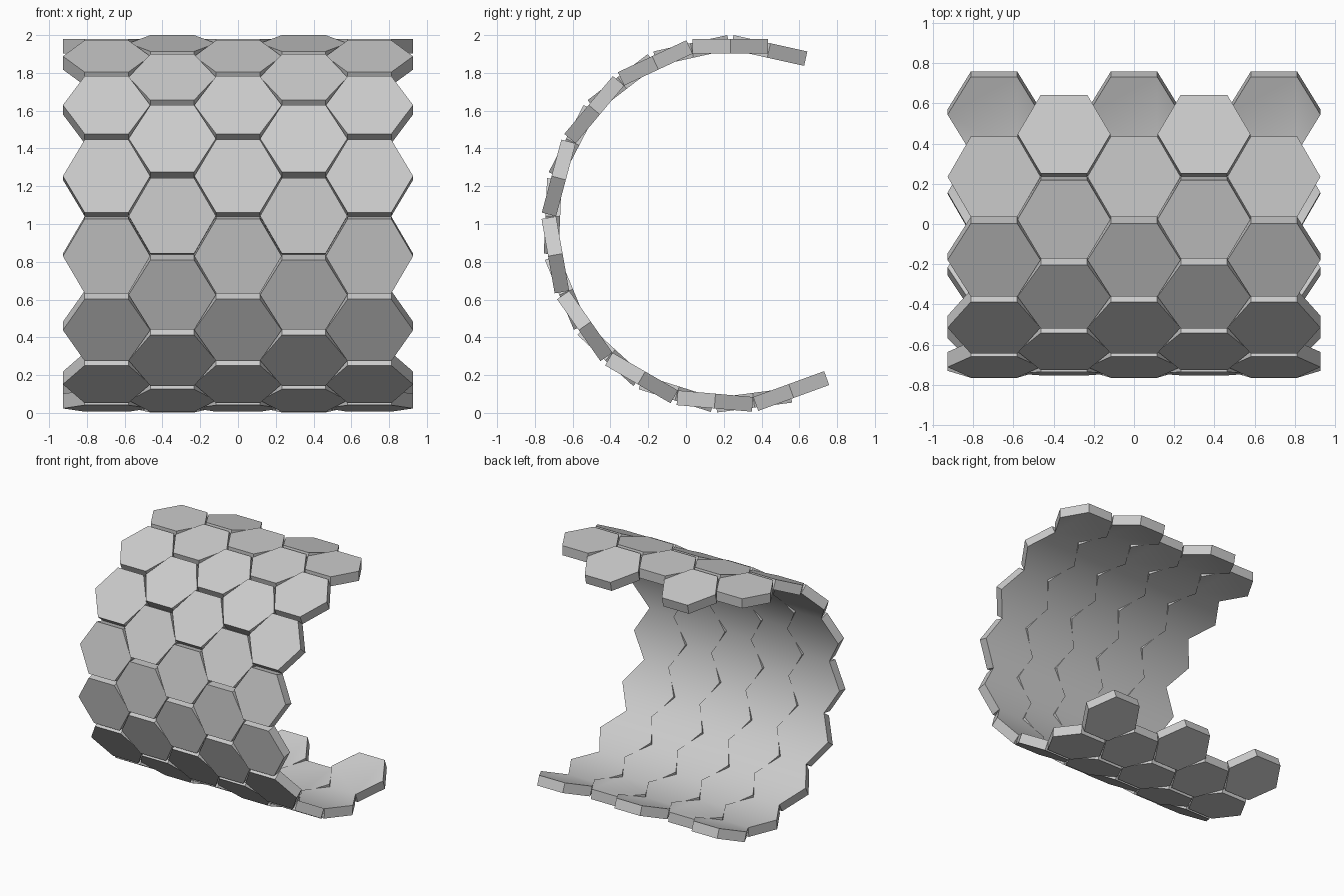
import bpy, bmesh
from math import sin, cos, tan, radians
from mathutils import Vector

cube = bpy.data.objects.get("Cube")
if cube:
    bpy.data.objects.remove(cube, do_unlink=True)

STEP = radians(25)              # angle from one tile to the next in a column
OUTER, INNER = 0.98, 0.902      # distance of tile faces from the bend axis
HALF = INNER * tan(STEP / 2)    # half the flat-to-flat tile size
SIDE = HALF / cos(radians(30))  # hexagon corner radius
PITCH = 0.348                   # spacing of the columns
AXIS = Vector((0, 0.235, 1))    # centre of the bend
TILES = 9

grey = bpy.data.materials.new("light_grey")
grey.use_nodes = True
colour = (0.6, 0.6, 0.6, 1)
grey.diffuse_color = colour
grey.node_tree.nodes["Principled BSDF"].inputs["Base Color"].default_value = colour


def hexagon(bm, x, angle, radius):
    """Six corners of a tile face, counter-clockwise seen from inside the bend."""
    normal = Vector((0, -sin(angle), cos(angle)))
    tangent = Vector((0, -cos(angle), -sin(angle)))
    centre = AXIS + Vector((x, 0, 0)) + normal * radius
    corners = []
    for i in range(6):
        turn = radians(60 * i)
        offset = Vector((SIDE * cos(turn), 0, 0)) + tangent * SIDE * sin(turn)
        corners.append(bm.verts.new(centre + offset))
    return corners


def tile_column(name, x, start):
    bm = bmesh.new()
    lining = []
    for k in range(TILES):
        angle = start + k * STEP
        # outer plate with its six walls
        top = hexagon(bm, x, angle, OUTER)
        rim = hexagon(bm, x, angle, INNER)
        bm.faces.new(top[::-1])
        for i in range(6):
            j = (i + 1) % 6
            bm.faces.new((top[i], top[j], rim[j], rim[i]))
        # inner face, part of one continuous lining
        inner = hexagon(bm, x, angle, INNER)
        bm.faces.new(inner)
        lining += inner
    bmesh.ops.remove_doubles(bm, verts=lining, dist=0.002)
    mesh = bpy.data.meshes.new(name)
    bm.to_mesh(mesh)
    bm.free()
    mesh.materials.append(grey)
    obj = bpy.data.objects.new(name, mesh)
    bpy.context.collection.objects.link(obj)
    return obj


# five columns, every second one shifted by half a tile
names = ("far_right", "right", "middle", "left", "far_left")
bpy.ops.object.select_all(action='DESELECT')
for column, label in enumerate(names):
    start = -STEP / 2 if column % 2 else 0
    obj = tile_column(label + "_tile_column", (column - 2) * PITCH, start)
    obj.select_set(True)
    bpy.context.view_layer.objects.active = obj
bpy.ops.object.shade_smooth_by_angle(angle=radians(30))
